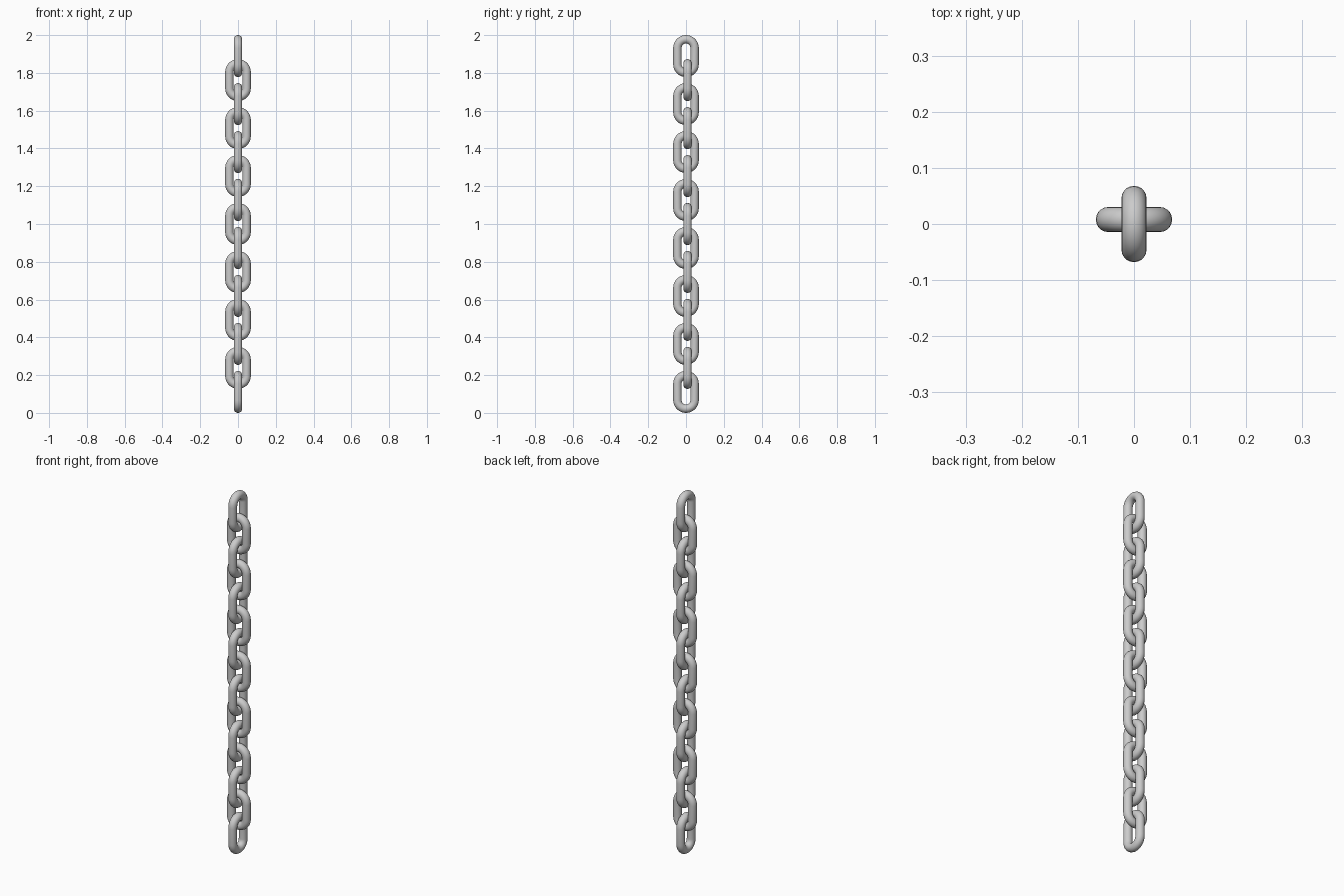
import bpy, bmesh
from math import sin, cos, pi

if "Cube" in bpy.data.objects:
    bpy.data.objects.remove(bpy.data.objects["Cube"])

LINKS = 15
LENGTH = 0.222            # outer length of one link
WIDTH = 0.136             # outer width of one link
R = 0.0223                # rod radius
PITCH = (2 - LENGTH) / (LINKS - 1)
ARC = WIDTH / 2 - R       # bend radius of the rod centre line
HALF = LENGTH / 2 - WIDTH / 2   # half of the straight side
ARC_STEPS, SIDES = 16, 20


def link_mesh():
    """Round rod swept around a stadium path in the YZ plane."""
    path = []
    for end in (0, 1):
        shift = HALF if end == 0 else -HALF
        for i in range(ARC_STEPS + 1):
            a = pi * (i / ARC_STEPS + end)
            path.append((cos(a), sin(a), shift))
    bm = bmesh.new()
    rings = []
    for c, s, shift in path:
        ring = []
        for j in range(SIDES):
            b = 2 * pi * j / SIDES
            d = ARC + R * cos(b)
            ring.append(bm.verts.new((R * sin(b), d * c, d * s + shift)))
        rings.append(ring)
    for i, ring in enumerate(rings):
        nxt = rings[(i + 1) % len(rings)]
        for j in range(SIDES):
            k = (j + 1) % SIDES
            bm.faces.new((ring[j], nxt[j], nxt[k], ring[k]))
    bmesh.ops.recalc_face_normals(bm, faces=bm.faces)
    for f in bm.faces:
        f.smooth = True
    mesh = bpy.data.meshes.new("chain_link")
    bm.to_mesh(mesh)
    bm.free()
    return mesh


# Links alternate by a quarter turn; the crosswise ones sit slightly back
mesh = link_mesh()
for n in range(LINKS):
    link = bpy.data.objects.new(f"chain_link_{n + 1:02d}", mesh)
    cross = n % 2
    link.location = (0, 0.008 * cross, LENGTH / 2 + n * PITCH)
    link.rotation_euler.z = pi / 2 * cross
    bpy.context.collection.objects.link(link)
